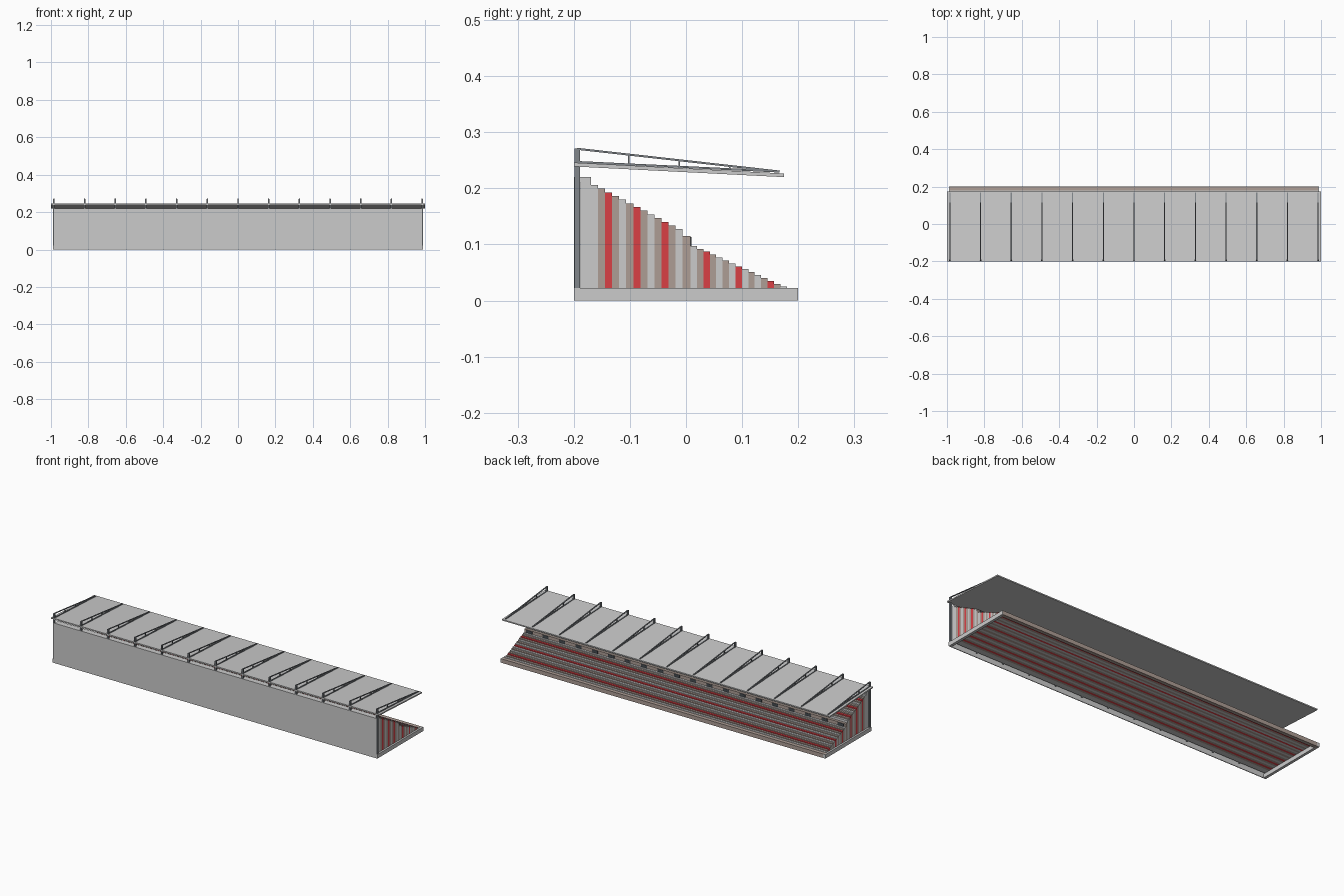
import bpy, bmesh
from mathutils import Vector

if "Cube" in bpy.data.objects:
    bpy.data.objects.remove(bpy.data.objects["Cube"])


def material(name, col):
    m = bpy.data.materials.new(name)
    m.diffuse_color = (*col, 1)
    m.use_nodes = True
    m.node_tree.nodes["Principled BSDF"].inputs["Base Color"].default_value = m.diffuse_color
    return m


RED = material("red", (0.7, 0.05, 0.06))
BROWN = material("warm_grey", (0.42, 0.34, 0.3))
DARK = material("dark", (0.06, 0.07, 0.08))
STEEL = material("steel", (0.22, 0.24, 0.26))


def finish(name, bm, mat=None):
    bmesh.ops.recalc_face_normals(bm, faces=bm.faces[:])
    me = bpy.data.meshes.new(name)
    bm.to_mesh(me)
    bm.free()
    ob = bpy.data.objects.new(name, me)
    bpy.context.collection.objects.link(ob)
    if mat:
        me.materials.append(mat)
    return ob


def add_prism(bm, x0, x1, yz):
    # extrude a side-view outline along x
    f = bm.faces.new([bm.verts.new((x0, y, z)) for y, z in yz])
    r = bmesh.ops.extrude_face_region(bm, geom=[f])
    vs = [v for v in r["geom"] if isinstance(v, bmesh.types.BMVert)]
    bmesh.ops.translate(bm, verts=vs, vec=(x1 - x0, 0, 0))


def add_box(bm, x0, x1, y0, y1, z0, z1):
    add_prism(bm, x0, x1, [(y0, z0), (y1, z0), (y1, z1), (y0, z1)])


def add_bar(bm, x, a, b, w=0.006, h=0.0035):
    # bar between two (y, z) points in the plane of a truss
    a, b = Vector(a), Vector(b)
    d = (b - a).normalized()
    n = Vector((-d.y, d.x)) * h / 2
    add_prism(bm, x - w / 2, x + w / 2, [a - n, b - n, b + n, a + n])


def box(name, *dims, mat=None):
    bm = bmesh.new()
    add_box(bm, *dims)
    return finish(name, bm, mat)


# Seating tiers: upper bank of 14 rows, lower bank of 15 rows
BASE = 0.022
rows = [(-0.169 + i * 0.0125, -0.169 + (i + 1) * 0.0125, 0.206 - i * 0.00655)
        for i in range(13)]
rows.append((-0.0065, 0.008, 0.115))
rows += [(0.008 + i * 0.01145, 0.008 + (i + 1) * 0.01145, 0.0975 - i * 0.0052)
         for i in range(15)]
red_rows = {2, 6, 10, 16, 21, 26}
for i, (y0, y1, z) in enumerate(rows):
    mat = RED if i in red_rows else (BROWN if i % 2 else None)
    box(f"tier_{i:02d}", -0.98, 0.98, y0, y1, BASE, z, mat=mat)
box("top_walkway", -0.98, 0.98, -0.188, -0.169, BASE, 0.22)

# Entrances along the riser between the two banks
bm = bmesh.new()
for i in range(20):
    x = -0.95 + 0.1 * i
    add_box(bm, x - 0.018, x + 0.018, 0.006, 0.0095, 0.0975, 0.113)
finish("entrances", bm, DARK)

# Rear wall, front kerb and end plinths
box("rear_wall", -0.985, 0.985, -0.2, -0.196, 0, 0.22)
box("wall_cap", -0.98, 0.98, -0.196, -0.188, 0.21, 0.22)
box("front_kerb", -0.985, 0.985, 0.1795, 0.2, 0, BASE, mat=BROWN)
for s, n in ((-1, "left"), (1, "right")):
    box(n + "_plinth", *sorted((s * 0.975, s * 0.99)), -0.2, 0.2, 0, BASE)

# Sloping roof slab
bm = bmesh.new()
add_prism(bm, -1, 1, [(-0.2, 0.239), (0.175, 0.220), (0.175, 0.2265), (-0.2, 0.246)])
finish("roof", bm)

# Posts and cantilever trusses
posts, trusses = bmesh.new(), bmesh.new()
tail, head, foot = (0.167, 0.230), (-0.194, 0.2705), (-0.194, 0.247)
for i in range(13):
    x = (i - 6) * 0.164
    add_box(posts, x - 0.004, x + 0.004, -0.1985, -0.1885, BASE, 0.271)
    add_bar(trusses, x, head, tail)
    add_bar(trusses, x, foot, tail)
    for y in (-0.102, -0.012, 0.078):
        t = (y - head[0]) / (tail[0] - head[0])
        add_bar(trusses, x, (y, foot[1] + t * (tail[1] - foot[1])),
                (y, head[1] + t * (tail[1] - head[1])), 0.004, 0.003)
finish("posts", posts, STEEL)
finish("roof_trusses", trusses, STEEL)
